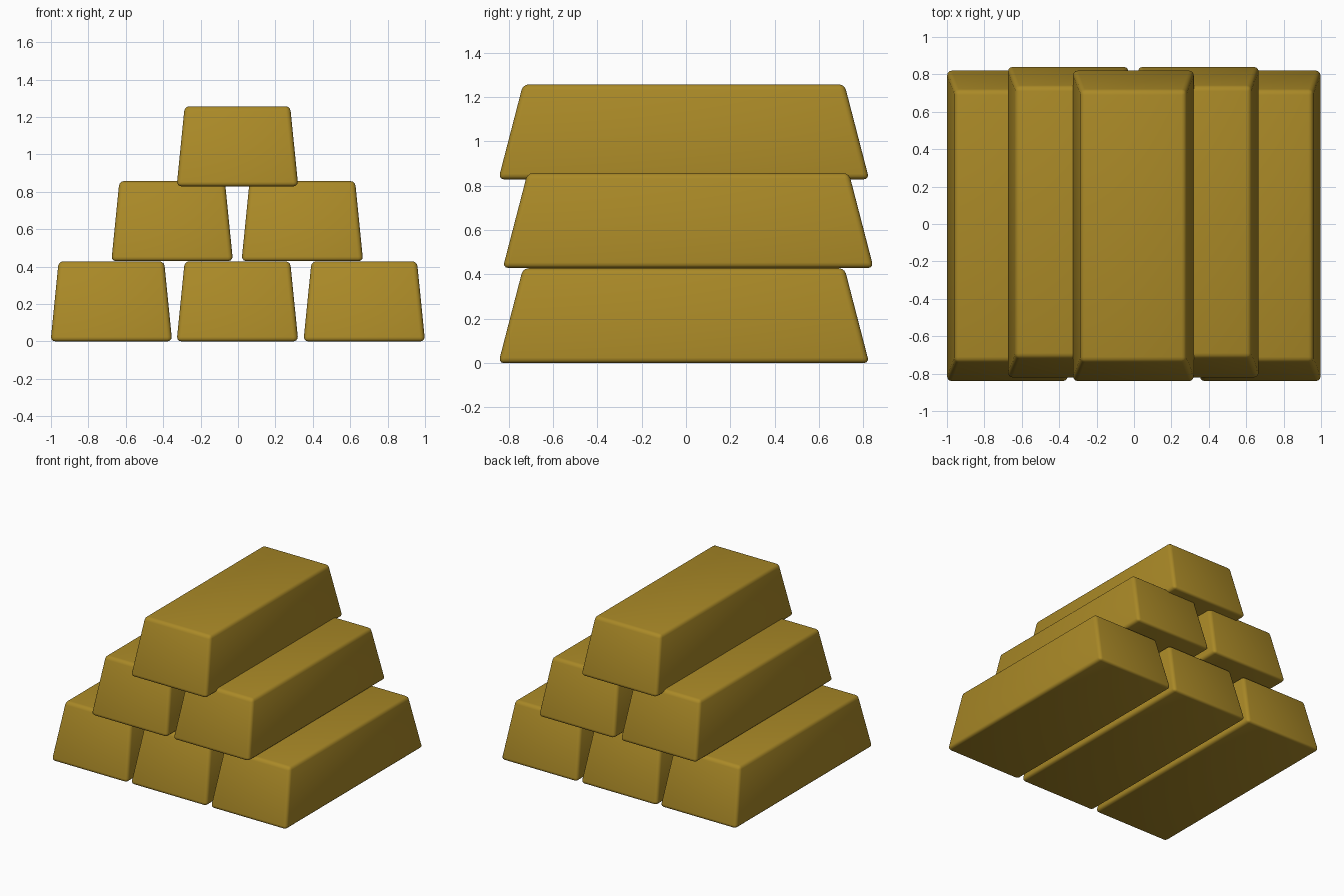
import bpy, bmesh

if "Cube" in bpy.data.objects:
    bpy.data.objects.remove(bpy.data.objects["Cube"])

# Gold material
gold = bpy.data.materials.new("gold")
gold.diffuse_color = (0.40, 0.25, 0.02, 1)
gold.use_nodes = True
gold.node_tree.nodes["Principled BSDF"].inputs["Base Color"].default_value = gold.diffuse_color

BOTTOM = (0.325, 0.836)   # half width, half length at the base
TOP = (0.282, 0.725)      # half width, half length at the top
HEIGHT = 0.428


def ingot_mesh():
    # Tapered block with rounded edges
    bm = bmesh.new()
    bmesh.ops.create_cube(bm, size=2)
    for v in bm.verts:
        hx, hy = TOP if v.co.z > 0 else BOTTOM
        v.co.x *= hx
        v.co.y *= hy
        v.co.z = HEIGHT if v.co.z > 0 else 0
    bmesh.ops.bevel(bm, geom=bm.edges[:], offset=0.025, segments=3,
                    profile=0.5, affect='EDGES', clamp_overlap=True)
    for f in bm.faces:
        f.smooth = True
    mesh = bpy.data.meshes.new("ingot")
    bm.to_mesh(mesh)
    bm.free()
    mesh.materials.append(gold)
    return mesh


# Pyramid stack: layer name, base z, y offset, bar centres
layers = [
    ("bottom", 0.0, -0.01, (-0.677, -0.003, 0.675)),
    ("middle", 0.429, 0.01, (-0.352, 0.344)),
    ("top", 0.829, -0.01, (-0.003,)),
]
ingot = ingot_mesh()
for name, z, y, centres in layers:
    for i, x in enumerate(centres, 1):
        bar = bpy.data.objects.new(f"{name}_bar_{i}", ingot)
        bar.location = (x, y, z)
        bpy.context.collection.objects.link(bar)
